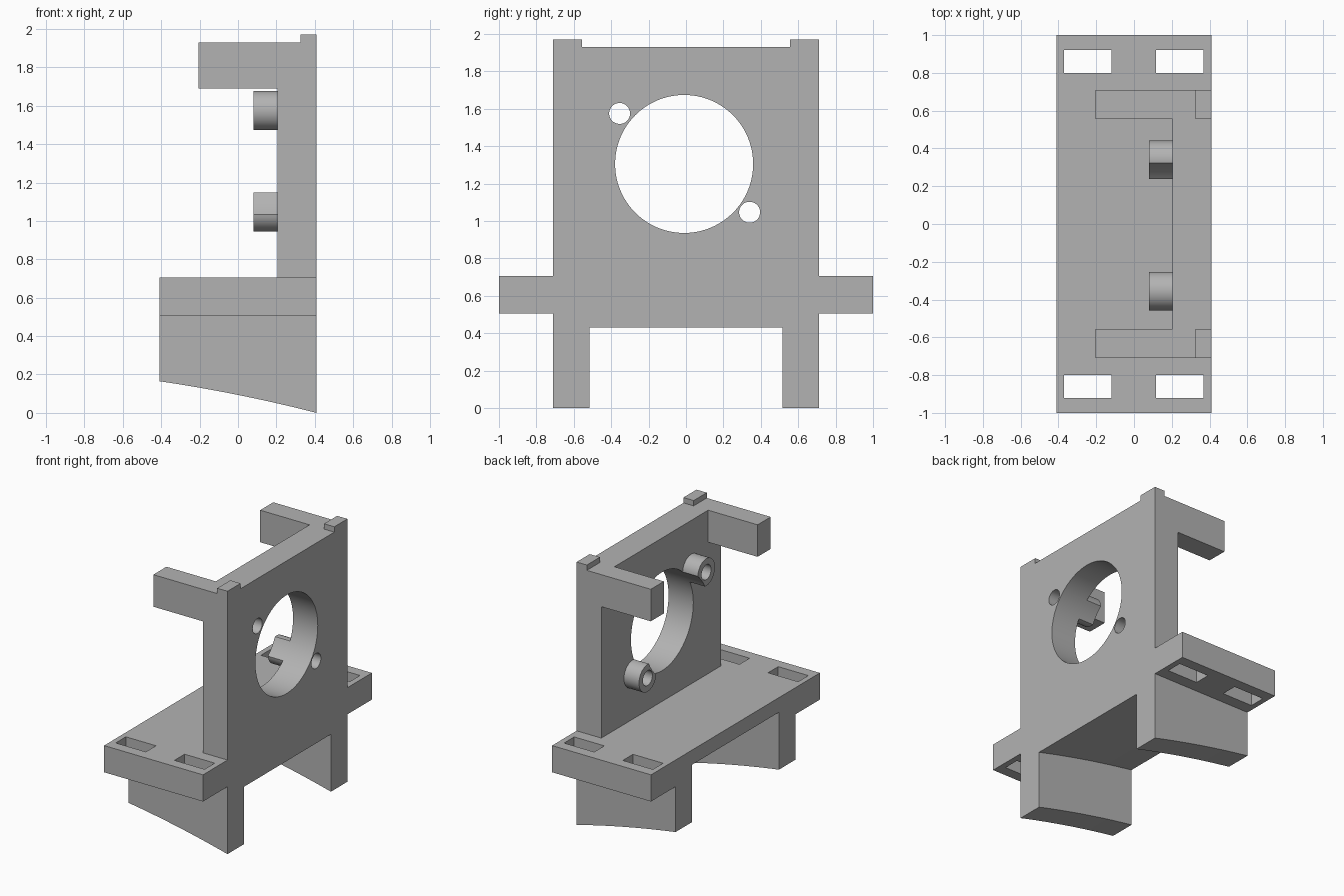
import bpy, bmesh, math

cube = bpy.data.objects.get("Cube")
if cube:
    bpy.data.objects.remove(cube, do_unlink=True)

grey = bpy.data.materials.new("plain grey")
grey.use_nodes = True
GREY = (0.45, 0.45, 0.45, 1)
grey.diffuse_color = GREY
grey.node_tree.nodes["Principled BSDF"].inputs["Base Color"].default_value = GREY


def prism(name, profile, axis, lo, hi):
    """Extrude a flat profile along x (y,z), y (x,z) or z (x,y)."""
    place = {"x": lambda a, b, d: (d, a, b),
             "y": lambda a, b, d: (a, d, b),
             "z": lambda a, b, d: (a, b, d)}[axis]
    bm = bmesh.new()
    ends = [[bm.verts.new(place(a, b, d)) for a, b in profile] for d in (lo, hi)]
    for end in ends:
        bm.faces.new(end)
    n = len(profile)
    for i in range(n):
        j = (i + 1) % n
        bm.faces.new((ends[0][i], ends[0][j], ends[1][j], ends[1][i]))
    bmesh.ops.recalc_face_normals(bm, faces=bm.faces)
    mesh = bpy.data.meshes.new(name)
    bm.to_mesh(mesh)
    bm.free()
    mesh.materials.append(grey)
    ob = bpy.data.objects.new(name, mesh)
    bpy.context.collection.objects.link(ob)
    return ob


def box(name, x0, x1, y0, y1, z0, z1):
    return prism(name, [(x0, z0), (x1, z0), (x1, z1), (x0, z1)], "y", y0, y1)


def rod(name, y, z, radius, x0, x1, sides=48):
    ring = [(y + radius * math.cos(i * math.tau / sides),
             z + radius * math.sin(i * math.tau / sides)) for i in range(sides)]
    return prism(name, ring, "x", x0, x1)


def combine(ob, other, operation):
    mod = ob.modifiers.new(operation.lower(), "BOOLEAN")
    mod.operation, mod.object, mod.solver = operation, other, "EXACT"
    bpy.context.view_layer.objects.active = ob
    bpy.ops.object.modifier_apply(modifier=mod.name)
    bpy.data.objects.remove(other, do_unlink=True)


HALF, TOP, STEPS = 0.41, 0.705, 16


def curved_block(name, lift, y0, y1):
    """Flat-topped block whose underside follows the shallow sloping arc."""
    profile = [(HALF, TOP), (-HALF, TOP)]
    for i in range(STEPS + 1):
        t = 2 * i / STEPS - 1
        profile.append((t * HALF, lift + 0.0825 * (1 - t) + 0.011 * (1 - t * t)))
    return prism(name, profile, "y", y0, y1)


# Base block and upright panel
body = curved_block("mounting_bracket", 0.43, -0.6, 0.6)
parts = [box("panel", 0.205, HALF, -0.71, 0.71, 0.55, 1.93)]

# Legs, slotted wings, upper arms and top tabs on both sides
for s in (-1, 1):
    def side(a, b):
        return sorted((s * a, s * b))
    parts += [curved_block("leg", 0, *side(0.515, 0.71)),
              box("wing", -HALF, HALF, *side(0.65, 1), 0.505, TOP),
              box("arm", -0.205, 0.3, *side(0.555, 0.71), 1.69, 1.93),
              box("tab", 0.325, HALF, *side(0.555, 0.71), 1.8, 1.97)]

# Screw bosses on the inner face of the panel
screws = [(-0.355, 1.575), (0.34, 1.047)]
parts += [rod("boss", y, z, 0.102, 0.08, 0.3) for y, z in screws]
for part in parts:
    combine(body, part, "UNION")

# Large bore, screw holes and strap slots
cutters = [rod("bore", -0.01, 1.305, 0.369, -0.1, 0.6, 96)]
cutters += [rod("screw_hole", y, z, 0.056, -0.1, 0.6) for y, z in screws]
for s in (-1, 1):
    y0, y1 = sorted((s * 0.8, s * 0.92))
    cutters += [box("slot", x, x + 0.25, y0, y1, 0.3, 0.9) for x in (-0.37, 0.117)]
for cutter in cutters:
    combine(body, cutter, "DIFFERENCE")

# Smooth the round walls, keep the flat edges crisp
bpy.ops.object.select_all(action="DESELECT")
body.select_set(True)
bpy.context.view_layer.objects.active = body
bpy.ops.object.shade_smooth_by_angle(angle=math.radians(30))
